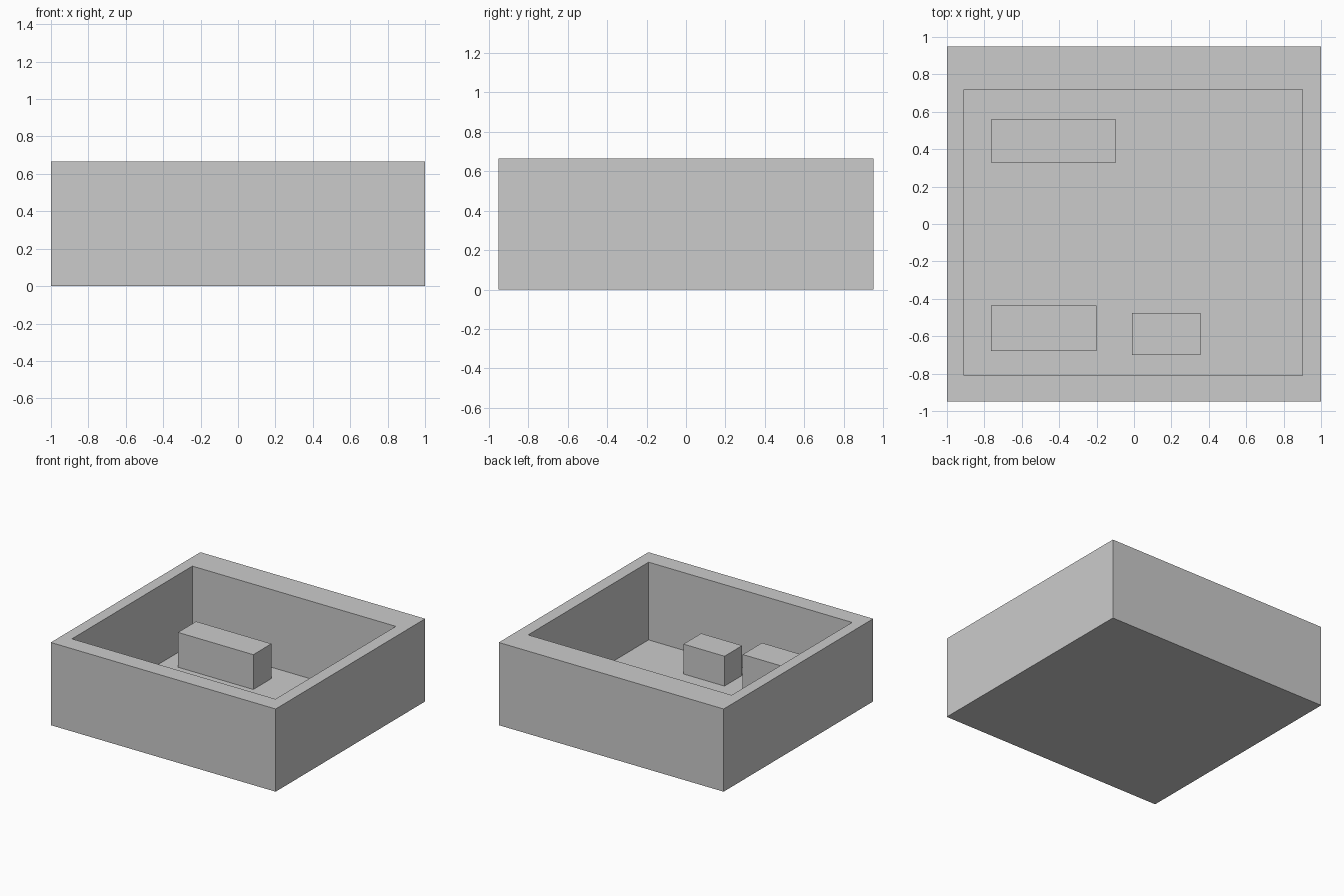
import bpy, bmesh

if "Cube" in bpy.data.objects:
    bpy.data.objects.remove(bpy.data.objects["Cube"])


def make_box(name, x0, x1, y0, y1, z0, z1, pocket=None):
    """Box from its limits; pocket = (x0, x1, y0, y1, floor z) sunk into the top."""
    bm = bmesh.new()
    bmesh.ops.create_cube(bm, size=1)
    for v in bm.verts:
        v.co.x = x1 if v.co.x > 0 else x0
        v.co.y = y1 if v.co.y > 0 else y0
        v.co.z = z1 if v.co.z > 0 else z0
    if pocket:
        px0, px1, py0, py1, pz = pocket
        bm.normal_update()
        top = max(bm.faces, key=lambda f: f.calc_center_median().z)
        # Rim
        bmesh.ops.inset_individual(bm, faces=[top], thickness=0.1)
        cx, cy = (x0 + x1) / 2, (y0 + y1) / 2
        for v in top.verts:
            v.co.x = px1 if v.co.x > cx else px0
            v.co.y = py1 if v.co.y > cy else py0
        # Inner walls and floor
        ext = bmesh.ops.extrude_discrete_faces(bm, faces=[top])
        for v in ext["faces"][0].verts:
            v.co.z = pz
    bmesh.ops.recalc_face_normals(bm, faces=bm.faces)
    mesh = bpy.data.meshes.new(name)
    bm.to_mesh(mesh)
    bm.free()
    obj = bpy.data.objects.new(name, mesh)
    bpy.context.collection.objects.link(obj)
    return obj


FLOOR = 0.04

# Open tray
make_box("tray", -1, 1, -0.95, 0.95, 0, 0.665,
         pocket=(-0.91, 0.90, -0.81, 0.72, FLOOR))

# Blocks standing on the tray floor
make_box("back_block", -0.765, -0.095, 0.33, 0.56, FLOOR, 0.32)
make_box("front_left_block", -0.765, -0.20, -0.68, -0.435, FLOOR, 0.36)
make_box("front_right_block", -0.01, 0.355, -0.70, -0.475, FLOOR, 0.28)
